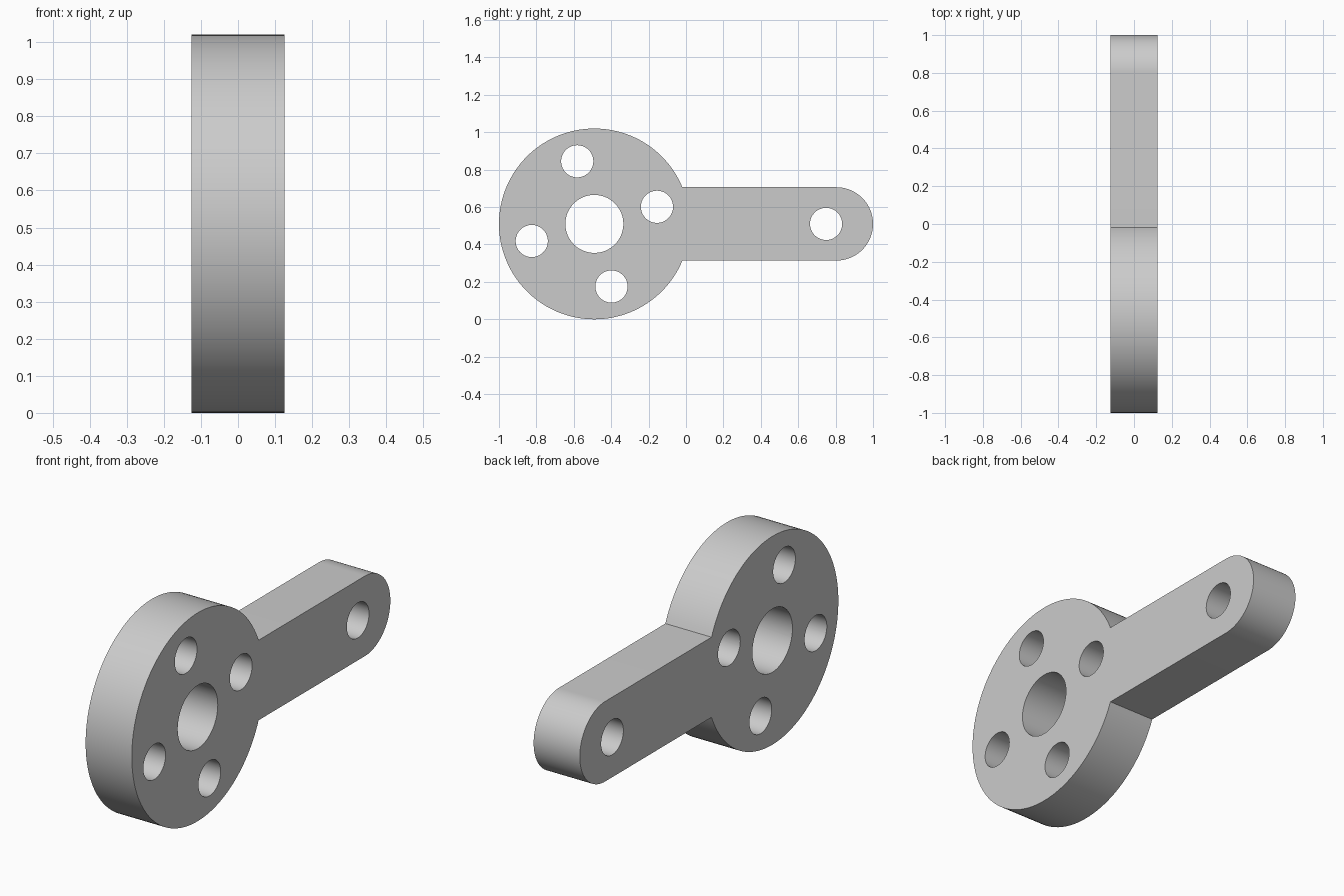
import bpy, bmesh
from math import sin, cos, pi, asin, radians
from mathutils import Matrix

if "Cube" in bpy.data.objects:
    bpy.data.objects.remove(bpy.data.objects["Cube"])

THICK = 0.25
HUB_Y, MID_Z, HUB_R = -0.49, 0.51, 0.51
TIP_Y, ARM_R = 0.804, 0.196

grey = bpy.data.materials.new("plain grey")
grey.use_nodes = True
colour = (0.6, 0.6, 0.6, 1)
grey.diffuse_color = colour
grey.node_tree.nodes["Principled BSDF"].inputs["Base Color"].default_value = colour


def make_object(name, bm):
    mesh = bpy.data.meshes.new(name)
    bmesh.ops.recalc_face_normals(bm, faces=bm.faces)
    bm.to_mesh(mesh)
    bm.free()
    mesh.materials.append(grey)
    obj = bpy.data.objects.new(name, mesh)
    bpy.context.collection.objects.link(obj)
    return obj


def arc(y, r, start, end, steps):
    angles = [start + (end - start) * i / steps for i in range(steps + 1)]
    return [(y + r * cos(a), MID_Z + r * sin(a)) for a in angles]


# Crank plate: round hub outline running into a round-ended arm
join = asin(ARM_R / HUB_R)
outline = arc(HUB_Y, HUB_R, join, 2 * pi - join, 112)
outline += arc(TIP_Y, ARM_R, -pi / 2, pi / 2, 48)
bm = bmesh.new()
face = bm.faces.new([bm.verts.new((-THICK / 2, y, z)) for y, z in outline])
side = bmesh.ops.extrude_face_region(bm, geom=[face])
moved = [v for v in side["geom"] if isinstance(v, bmesh.types.BMVert)]
bmesh.ops.translate(bm, verts=moved, vec=(THICK, 0, 0))
plate = make_object("crank_plate", bm)

# Hole cutters: hub bore, four bolt holes around it, pin hole in the arm
holes = [(HUB_Y, MID_Z, 0.155), (0.749, MID_Z, 0.086)]
for i in range(4):
    a = radians(15.3) + i * pi / 2
    holes.append((HUB_Y + 0.347 * cos(a), MID_Z + 0.347 * sin(a), 0.086))
bm = bmesh.new()
for y, z, r in holes:
    place = Matrix.Translation((0, y, z)) @ Matrix.Rotation(pi / 2, 4, "Y")
    bmesh.ops.create_cone(bm, cap_ends=True, segments=64, radius1=r,
                          radius2=r, depth=THICK * 2, matrix=place)
cutter = make_object("hole_cutters", bm)
cutter.hide_render = True

# Cut the holes, then smooth the curved walls
bpy.ops.object.select_all(action="DESELECT")
plate.select_set(True)
bpy.context.view_layer.objects.active = plate
cut = plate.modifiers.new("holes", "BOOLEAN")
cut.operation = "DIFFERENCE"
cut.solver = "EXACT"
cut.object = cutter
bpy.ops.object.modifier_apply(modifier=cut.name)
bpy.data.objects.remove(cutter)
bpy.ops.object.shade_smooth_by_angle(angle=radians(30))
